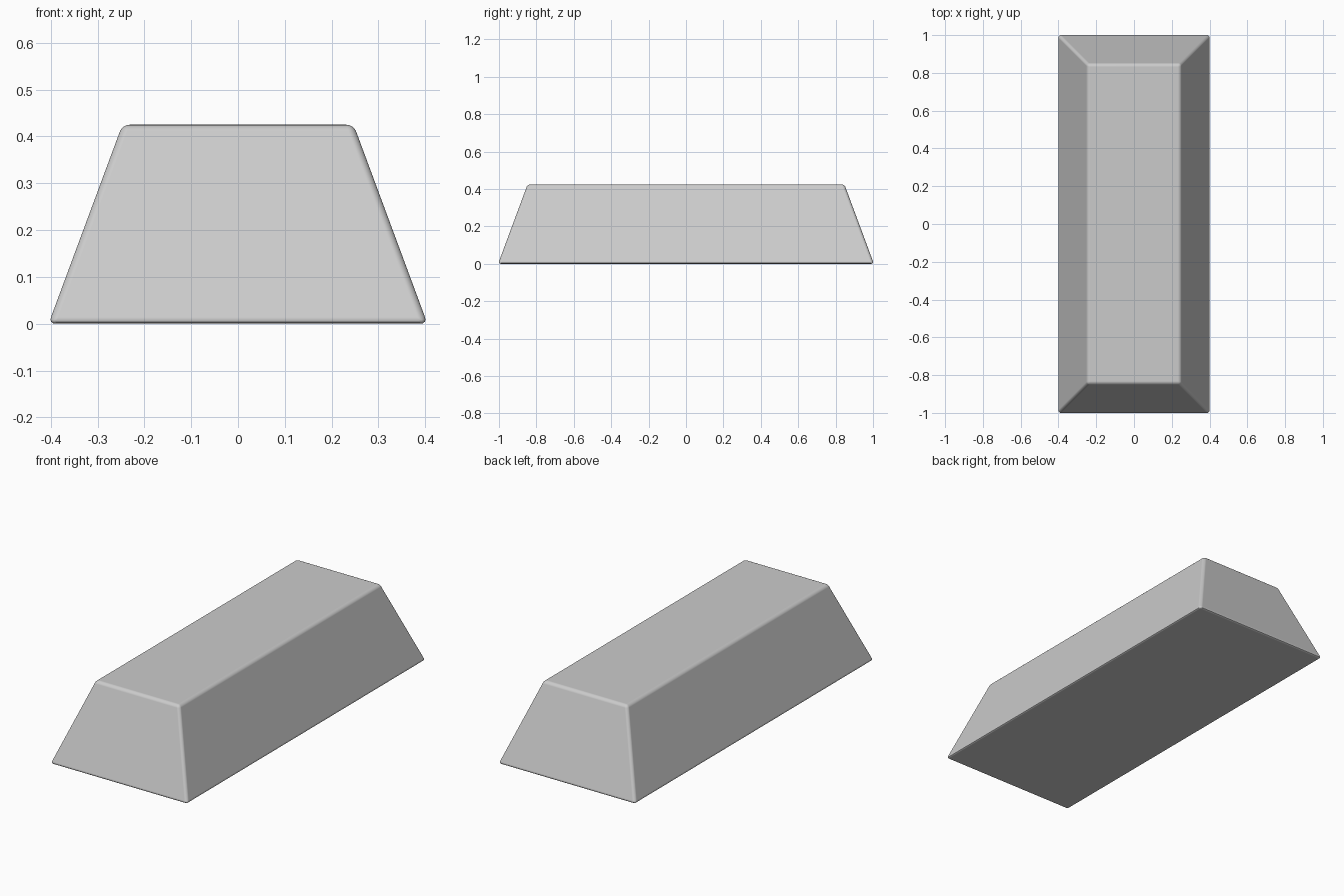
import bpy, bmesh

if "Cube" in bpy.data.objects:
    bpy.data.objects.remove(bpy.data.objects["Cube"])

BEVEL = 0.015
HEIGHT = 0.425
BASE = (0.4047, 1.0047)   # half sizes before rounding
TOP = (0.247, 0.847)

# tapered ingot block
bm = bmesh.new()
bmesh.ops.create_cube(bm, size=2)
for v in bm.verts:
    half = TOP if v.co.z > 0 else BASE
    v.co.x *= half[0]
    v.co.y *= half[1]
    v.co.z = HEIGHT if v.co.z > 0 else 0.0

# softly rounded edges
bmesh.ops.bevel(bm, geom=bm.edges[:], offset=BEVEL, offset_type='OFFSET',
                segments=4, profile=0.5, affect='EDGES')
bmesh.ops.recalc_face_normals(bm, faces=bm.faces[:])
mesh = bpy.data.meshes.new("ingot")
bm.to_mesh(mesh)
bm.free()

ingot = bpy.data.objects.new("ingot", mesh)
bpy.context.collection.objects.link(ingot)
bpy.context.view_layer.objects.active = ingot
ingot.select_set(True)
bpy.ops.object.shade_smooth_by_angle()

# keep the large faces flat-looking
weighted = ingot.modifiers.new("weighted_normals", 'WEIGHTED_NORMAL')
weighted.keep_sharp = True
